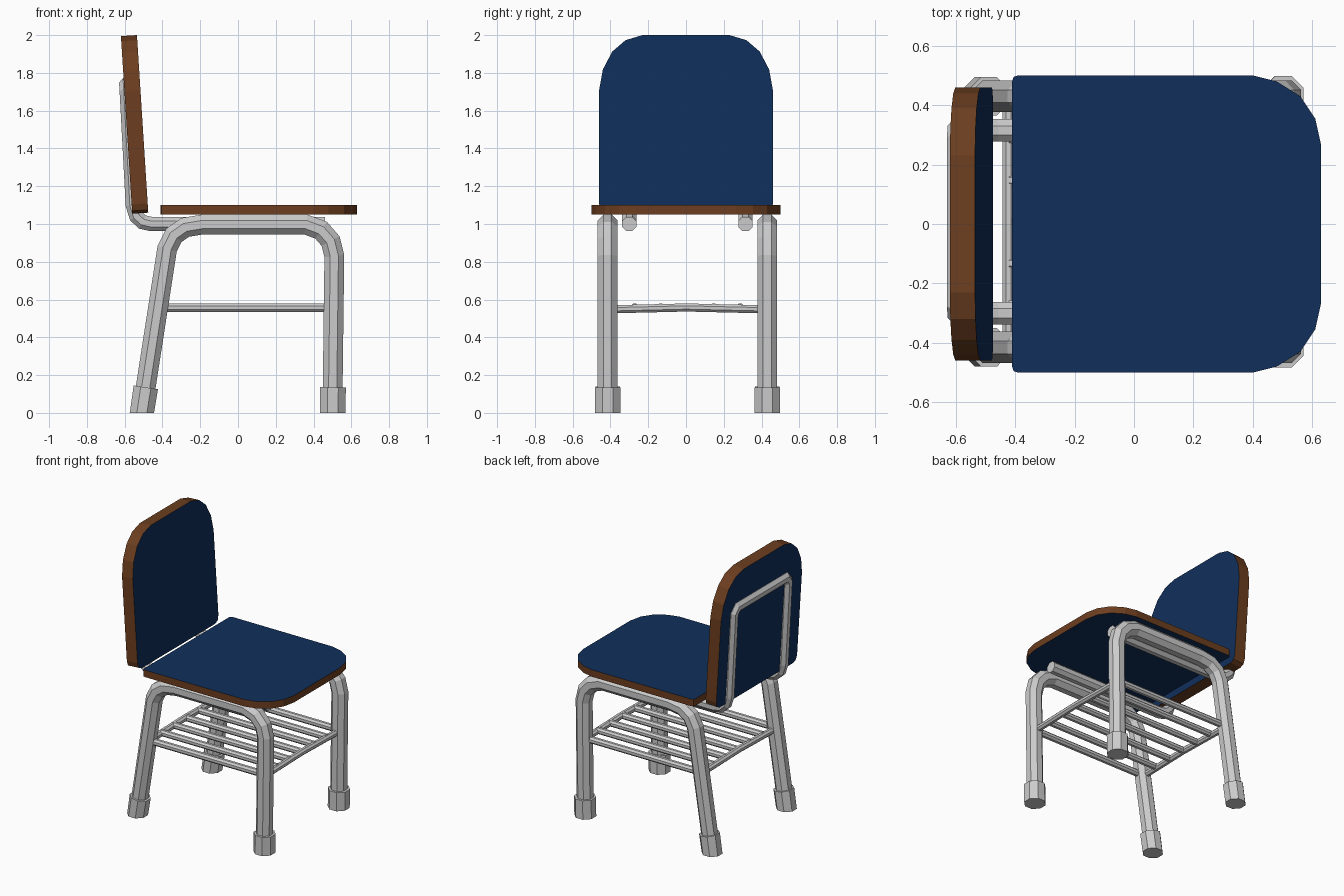
import bpy, bmesh, math
from mathutils import Vector

if "Cube" in bpy.data.objects:
    bpy.data.objects.remove(bpy.data.objects["Cube"])


def material(name, rgb):
    m = bpy.data.materials.new(name)
    m.diffuse_color = (*rgb, 1)
    m.use_nodes = True
    m.node_tree.nodes["Principled BSDF"].inputs["Base Color"].default_value = m.diffuse_color
    return m


BLUE = material("blue_face", (0.005, 0.028, 0.105))
BROWN = material("brown_edge", (0.15, 0.048, 0.014))


def finish(bm, name):
    bmesh.ops.recalc_face_normals(bm, faces=bm.faces)
    me = bpy.data.meshes.new(name)
    bm.to_mesh(me)
    bm.free()
    ob = bpy.data.objects.new(name, me)
    bpy.context.collection.objects.link(ob)
    return ob


def tube(name, path, r, sides=8, floor=False):
    """Mitred sweep of a polygon along a path."""
    pts = [Vector(p) for p in path]
    dirs = [(b - a).normalized() for a, b in zip(pts, pts[1:])]
    u = dirs[0].cross(Vector((0, 1, 0)))
    if u.length < 0.1:
        u = dirs[0].cross(Vector((0, 0, 1)))
    u.normalize()
    v = dirs[0].cross(u)
    angles = [2 * math.pi * (i + 0.5) / sides for i in range(sides)]
    ring = [pts[0] + (u * math.cos(a) + v * math.sin(a)) * r * 1.05 for a in angles]
    rings = [ring]
    for i in range(1, len(pts)):
        d = dirs[i - 1]
        n = (d + dirs[min(i, len(dirs) - 1)]).normalized()
        ring = [p + d * ((pts[i] - p).dot(n) / d.dot(n)) for p in ring]
        rings.append(ring)
    bm = bmesh.new()
    vs = [[bm.verts.new(p) for p in rg] for rg in rings]
    if floor:
        for w in vs[0]:
            w.co.z = 0
    for a, b in zip(vs, vs[1:]):
        for k in range(sides):
            j = (k + 1) % sides
            bm.faces.new((a[k], a[j], b[j], b[k]))
    bm.faces.new(vs[0])
    bm.faces.new(vs[-1])
    return finish(bm, name)


def panel(name, half, origin, u, v, thick):
    """Board from a half outline (across, along), mirrored; faces blue, edge brown."""
    outline = half + [(-a, b) for a, b in reversed(half)]
    o, u, v, t = Vector(origin), Vector(u), Vector(v), Vector(thick)
    bm = bmesh.new()
    face = bm.faces.new([bm.verts.new(o + u * a + v * b) for a, b in outline])
    geom = bmesh.ops.extrude_face_region(bm, geom=[face], use_keep_orig=True)["geom"]
    bmesh.ops.translate(bm, verts=[g for g in geom if isinstance(g, bmesh.types.BMVert)], vec=t)
    for f in bm.faces:
        f.material_index = 1 if len(f.verts) == 4 else 0
    ob = finish(bm, name)
    ob.data.materials.append(BLUE)
    ob.data.materials.append(BROWN)
    return ob


# Seat board, rounded at the front
panel("seat",
      [(0.48, -0.41), (0.495, -0.405), (0.5, -0.39), (0.5, 0.40), (0.48, 0.48),
       (0.43, 0.56), (0.355, 0.61), (0.265, 0.63)],
      (0, 0, 1.05), (0, 1, 0), (1, 0, 0), (0, 0, 0.05))

# Backrest board, leaning back
lean = Vector((-0.06, 0, 0.94)).normalized()
normal = Vector((lean.z, 0, -lean.x))
panel("backrest",
      [(0.42, 0), (0.45, 0.015), (0.46, 0.05), (0.46, 0.65), (0.44, 0.76),
       (0.39, 0.855), (0.32, 0.915), (0.23, 0.942)],
      (-0.475, 0, 1.06), (0, 1, 0), lean, normal * -0.085)

# Side frames with feet
frame = [(-0.505, 0.03), (-0.375, 0.87), (-0.34, 0.94), (-0.28, 0.982), (-0.19, 0.997),
         (0.36, 0.997), (0.44, 0.967), (0.49, 0.91), (0.51, 0.83), (0.50, 0.03)]
for side, y in (("right", -0.415), ("left", 0.43)):
    tube(f"{side}_leg_frame", [(x, y, z) for x, z in frame], 0.054)
    tube(f"{side}_front_foot", [(0.501, y, 0), (0.503, y, 0.135)], 0.07, floor=True)
    tube(f"{side}_rear_foot", [(-0.509, y, 0), (-0.488, y, 0.135)], 0.067, floor=True)
    tube(f"{side}_rack_rail", [(-0.42, y, 0.556), (0.505, y, 0.556)], 0.023)

# Backrest support: one bent tube from under the seat up behind the back
arm = [(0.46, 1.0), (-0.46, 1.0), (-0.505, 1.01), (-0.538, 1.04), (-0.557, 1.10), (-0.589, 1.70)]
support = [(x, -0.30, z) for x, z in arm] + [(-0.591, -0.27, 1.735)]
support += [(-0.591, 0.285, 1.735)] + [(x, 0.315, z) for x, z in reversed(arm)]
tube("backrest_support", support, 0.039)

# Book rack between the legs
for name, x in (("rear", -0.422), ("front", 0.505)):
    tube(f"{name}_rack_bar",
         [(x, -0.415, 0.548), (x, -0.2, 0.553), (x, 0, 0.558), (x, 0.21, 0.553), (x, 0.43, 0.548)], 0.022)
for i in range(5):
    y = 0.0075 + (i - 2) * 0.14
    tube(f"rack_slat_{i + 1}", [(-0.42, y, 0.557), (0.505, y, 0.557)], 0.022)
